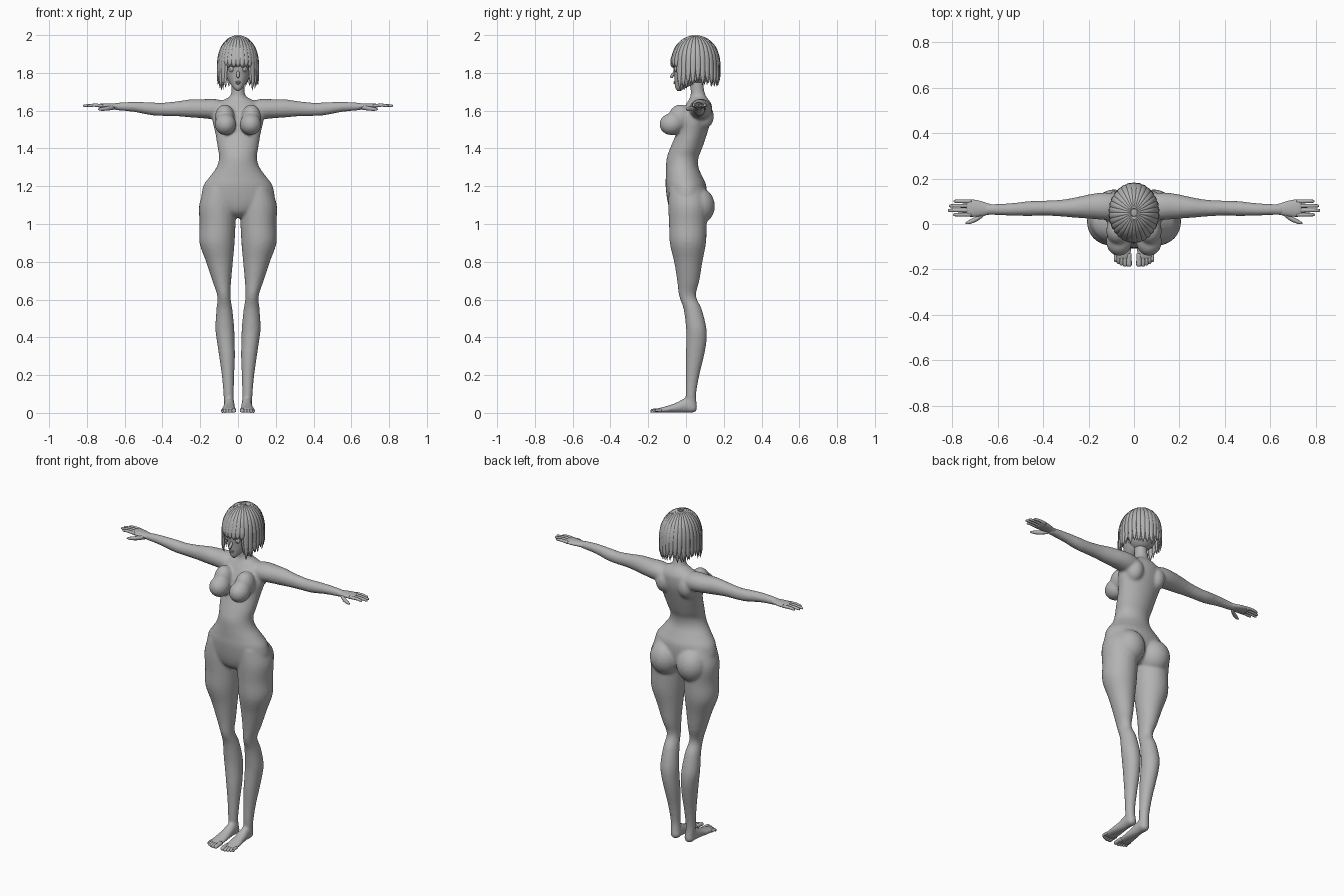
import bpy, bmesh, math, random
from mathutils import Vector, Matrix

random.seed(4)
X, Y, Z = Vector((1, 0, 0)), Vector((0, 1, 0)), Vector((0, 0, 1))
grey = bpy.data.materials.new("clay_grey")
grey.diffuse_color = (0.45, 0.45, 0.45, 1)


def spline(rows, steps):
    """Smooth interpolation of (x, y, z, r1, r2) rows."""
    out = []
    for i in range(len(rows) - 1):
        a, b, c, d = (rows[max(0, min(len(rows) - 1, i + k))] for k in (-1, 0, 1, 2))
        for n in range(steps):
            t = n / steps
            out.append([0.5 * (2 * q + (r - p) * t + (2 * p - 5 * q + 4 * r - s) * t * t
                               + (3 * q - p - 3 * r + s) * t ** 3)
                        for p, q, r, s in zip(a, b, c, d)])
    return out + [list(rows[-1])]


def loft(bm, rows, u, v=None, side=1, steps=4, n=24):
    """Closed tube of elliptical rings; v follows the path when not given."""
    pts = spline([(r[0] * side,) + tuple(r[1:]) for r in rows], steps)
    rings = []
    for i, p in enumerate(pts):
        w = v
        if w is None:
            t = Vector(pts[min(i + 1, len(pts) - 1)][:3]) - Vector(pts[max(i - 1, 0)][:3])
            w = u.cross(t).normalized()
        r1, r2 = max(p[3], 0.001), max(p[4], 0.001)
        ring = []
        for k in range(n):
            a = math.tau * k / n
            ring.append(bm.verts.new(Vector(p[:3]) + u * (r1 * math.cos(a)) + w * (r2 * math.sin(a))))
        rings.append(ring)
    for a, b in zip(rings, rings[1:]):
        for k in range(n):
            j = (k + 1) % n
            bm.faces.new((a[k], a[j], b[j], b[k]))
    bm.faces.new(rings[0])
    bm.faces.new(rings[-1])


def ball(bm, c, r, seg=24):
    m = Matrix.Translation(c) @ Matrix.Diagonal((*r, 1))
    bmesh.ops.create_uvsphere(bm, u_segments=seg, v_segments=seg // 2, radius=1, matrix=m)


def finish(bm, name, blend=0.0):
    bmesh.ops.recalc_face_normals(bm, faces=bm.faces[:])
    for f in bm.faces:
        f.smooth = True
    me = bpy.data.meshes.new(name)
    bm.to_mesh(me)
    bm.free()
    me.materials.append(grey)
    ob = bpy.data.objects.new(name, me)
    bpy.context.collection.objects.link(ob)
    if blend:
        m = ob.modifiers.new("blend", 'REMESH')
        m.mode, m.voxel_size, m.use_smooth_shade = 'VOXEL', blend, True
        s = ob.modifiers.new("soften", 'SMOOTH')
        s.factor, s.iterations = 0.5, 7
    return ob


# Body: torso, limbs and soft masses blended into one skin
bm = bmesh.new()
loft(bm, [(0, .055, 1.77, .036, .036), (0, .06, 1.71, .035, .036), (0, .065, 1.675, .044, .042),
          (0, .068, 1.65, .09, .058), (0, .065, 1.62, .125, .073), (0, .05, 1.56, .137, .085),
          (0, .03, 1.48, .120, .082), (0, 0, 1.4, .107, .085), (0, -.018, 1.35, .100, .084),
          (0, -.02, 1.3, .114, .086), (0, -.01, 1.25, .150, .097), (0, 0, 1.2, .184, .108),
          (0, .005, 1.12, .190, .103), (0, .005, 1.065, .12, .085), (0, .005, 1.035, .05, .05)], X, Y, n=32)
for s in (1, -1):
    # leg
    loft(bm, [(.1, 0, 1.19, .075, .09), (.108, .01, 1.1, .098, .104), (.108, .01, 1, .095, .1),
              (.111, .01, .9, .093, .096), (.098, .012, .8, .071, .075), (.086, .012, .7, .050, .059),
              (.075, .008, .62, .035, .045), (.072, .035, .55, .042, .048), (.070, .054, .45, .050, .054),
              (.065, .055, .38, .047, .054), (.058, .047, .3, .042, .048), (.053, .035, .2, .033, .036),
              (.050, .026, .1, .027, .028), (.047, .03, .04, .026, .027), (.047, .03, .015, .02, .02)],
         X, Y, s)
    # foot
    loft(bm, [(.046, .058, .03, .012, .016), (.046, .04, .029, .027, .028), (.046, 0, .04, .028, .039),
              (.047, -.05, .028, .032, .027), (.049, -.1, .019, .038, .018), (.049, -.145, .013, .037, .012),
              (.049, -.158, .012, .032, .009)], X, Z, s)
    # arm
    loft(bm, [(.06, .075, 1.605, .055, .042), (.12, .078, 1.608, .061, .054), (.18, .078, 1.61, .056, .051),
              (.25, .073, 1.612, .046, .048), (.32, .07, 1.61, .037, .040), (.4, .07, 1.607, .033, .035),
              (.46, .068, 1.61, .033, .034), (.55, .064, 1.62, .027, .027), (.64, .064, 1.622, .024, .020),
              (.66, .064, 1.622, .022, .016)], Y, Z, s)
    # chest, shoulder blade, seat
    ball(bm, (.066 * s, -.077, 1.528), (.057, .064, .058))
    ball(bm, (.070 * s, -.03, 1.565), (.052, .062, .068))
    ball(bm, (.075 * s, .088, 1.57), (.052, .06, .07))
    ball(bm, (.088 * s, .062, 1.095), (.09, .091, .1))
finish(bm, "body", 0.0075)

# Hands and toes
for s, tag in ((1, "left"), (-1, "right")):
    bm = bmesh.new()
    loft(bm, [(.62, .064, 1.622, .020, .015), (.65, .066, 1.623, .027, .015), (.69, .069, 1.625, .036, .014),
              (.725, .07, 1.626, .038, .012), (.738, .07, 1.626, .034, .008)], Y, Z, s)
    for y, tip in ((.041, .797), (.060, .82), (.080, .815), (.100, .795)):
        loft(bm, [(.715, y, 1.626, .009, .009), (.76, y, 1.629, .0085, .0085),
                  (tip - .008, y, 1.626, .007, .007), (tip, y, 1.625, .003, .003)], Y, Z, s, 3, 10)
    loft(bm, [(.655, .052, 1.618, .012, .013), (.69, .025, 1.612, .012, .012),
              (.725, .009, 1.608, .009, .009), (.742, .003, 1.607, .003, .003)], Y, Z, s, 3, 10)
    finish(bm, tag + "_hand")
    bm = bmesh.new()
    for i, (tip, r) in enumerate(((-.188, .012), (-.188, .009), (-.183, .0085), (-.176, .008), (-.168, .008))):
        x = (.022, .040, .055, .069, .081)[i]
        loft(bm, [(x, -.13, .014, r, r), (x, -.16, .013, r, r * .9), (x, tip + .006, r * .9, r, r * .85),
                  (x, tip, r * .8, r * .4, r * .4)], X, Z, s, 3, 10)
    finish(bm, tag + "_toes")

# Head with chin, nose, lips and ears
bm = bmesh.new()
loft(bm, [(0, -.036, 1.705, .008, .010), (0, -.03, 1.72, .024, .026), (0, 0, 1.75, .046, .06),
          (0, .02, 1.79, .064, .083), (0, .03, 1.84, .075, .098), (0, .04, 1.9, .082, .103),
          (0, .045, 1.95, .068, .088), (0, .05, 1.982, .03, .04)], X, Y, n=32)
loft(bm, [(0, -.05, 1.825, .006, .008), (0, -.062, 1.80, .008, .010), (0, -.076, 1.783, .008, .010),
          (0, -.074, 1.772, .004, .006)], X, Y, n=12)
for z, r in ((1.752, .014), (1.744, .012)):
    ball(bm, (0, -.057, z), (r, .009, .005), 12)
for s in (1, -1):
    ball(bm, (.078 * s, .05, 1.815), (.012, .02, .028), 16)
finish(bm, "head")

# Eyes, lids and brows
for s, tag in ((1, "left"), (-1, "right")):
    bm = bmesh.new()
    ball(bm, (.033 * s, -.051, 1.82), (.017, .010, .017), 16)
    ball(bm, (.032 * s, -.058, 1.82), (.008, .006, .011), 16)
    loft(bm, [(.013, -.062, 1.828, .002, .001), (.03, -.062, 1.838, .003, .003),
              (.045, -.052, 1.834, .003, .003), (.054, -.042, 1.825, .001, .001)], Z, Y, s, 3, 8)
    loft(bm, [(.012, -.067, 1.85, .002, .002), (.033, -.061, 1.858, .003, .003),
              (.053, -.045, 1.85, .001, .001)], Z, Y, s, 3, 8)
    finish(bm, tag + "_eye")

# Hair: inner cap plus tapering locks that fan out from the crown
bm = bmesh.new()
ball(bm, (0, .06, 1.867), (.095, .104, .126), 32)
finish(bm, "hair_cap")
bm = bmesh.new()
for layer in range(2):
    count = 30
    for i in range(count):
        deg = (i + .5 * layer) * 360 / count
        deg = deg - 360 if deg > 180 else deg
        a, wob = math.radians(deg), random.uniform(-.02, .02)
        front = abs(deg)
        tip = 1.835 + wob * .5 if front < 42 else 1.725 + wob if front < 85 else 1.745 + wob
        grow = 1 - .05 * layer
        dx, dy = math.sin(a) * .104 * grow, -math.cos(a) * .124 * grow
        rows = []
        for k, w in ((8, .004), (30, .009), (55, .014), (80, .016)):
            t = math.radians(k)
            rows.append((dx * math.sin(t), .05 + dy * math.sin(t), 1.86 + .134 * grow * math.cos(t), w, .006))
        bottom = rows[-1][2]
        for f, w, out in ((.4, .015, 1.02), (.75, .010, 1.02), (1, .001, 1 + wob * 2)):
            rows.append((dx * out, .05 + dy * out, bottom + (tip - bottom) * f, w, .006 if w > .005 else .001))
        loft(bm, rows, Vector((math.cos(a), math.sin(a), 0)), None, 1, 3, 8)
finish(bm, "hair_locks")
